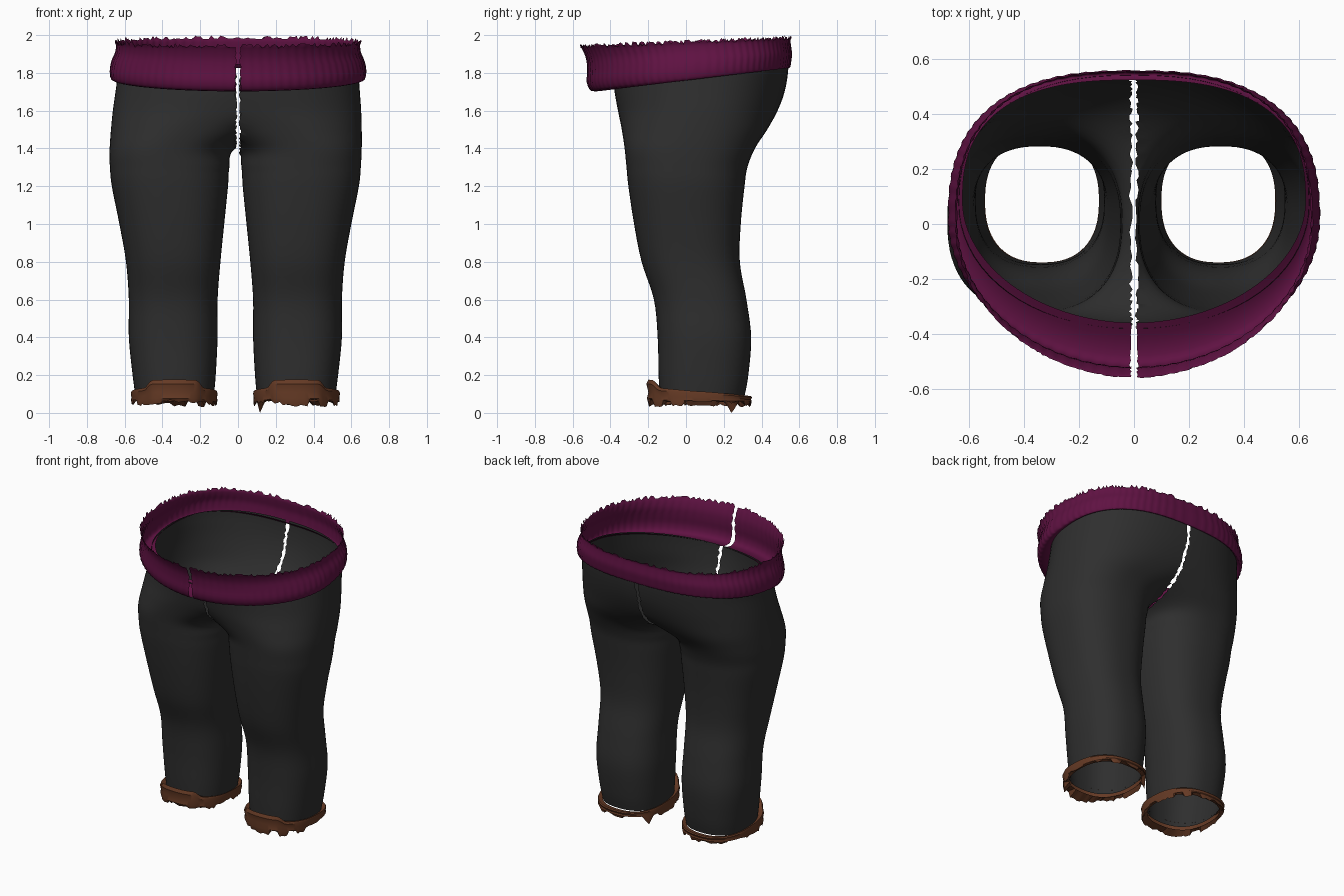
import bpy, bmesh, math, random
from mathutils import Vector

random.seed(4)
if "Cube" in bpy.data.objects:
    bpy.data.objects.remove(bpy.data.objects["Cube"], do_unlink=True)


def material(name, rgb):
    m = bpy.data.materials.new(name)
    m.use_nodes = True
    m.diffuse_color = (*rgb, 1)
    b = m.node_tree.nodes["Principled BSDF"]
    b.inputs["Base Color"].default_value = (*rgb, 1)
    b.inputs["Roughness"].default_value = 0.8
    return m


BLACK = material("charcoal cloth", (0.028, 0.028, 0.028))
PURPLE = material("plum knit", (0.115, 0.006, 0.055))
BROWN = material("brown leather", (0.13, 0.042, 0.018))


def power(v, n):
    return math.copysign(abs(v) ** (2 / n), v)


def outline(a, inner, outer, front, back, nf=2.4, nb=2.4):
    """Point on a rounded outline; angle 0 is the front, 90 degrees is outer."""
    n = nf if math.cos(a) > 0 else nb
    x = (inner + outer) / 2 + (outer - inner) / 2 * power(math.sin(a), n)
    y = (front + back) / 2 - (back - front) / 2 * power(math.cos(a), n)
    return x, y


def loft(bm, rings, closed=True):
    rows = [[bm.verts.new(p) for p in ring] for ring in rings]
    count = len(rows[0])
    for r0, r1 in zip(rows, rows[1:]):
        for i in range(count if closed else count - 1):
            j = (i + 1) % count
            bm.faces.new((r0[i], r0[j], r1[j], r1[i]))
    return rows


def finish(bm, name, mat, angle=50):
    bmesh.ops.recalc_face_normals(bm, faces=bm.faces[:])
    me = bpy.data.meshes.new(name)
    bm.to_mesh(me)
    bm.free()
    me.materials.append(mat)
    ob = bpy.data.objects.new(name, me)
    bpy.context.collection.objects.link(ob)
    me.shade_smooth()
    me.set_sharp_from_angle(angle=math.radians(angle))
    return ob


def smooth_rows(rows, steps):
    """Catmull-Rom interpolation through the section rows."""
    out = []
    for i in range(len(rows) - 1):
        p0, p1 = rows[max(i - 1, 0)], rows[i]
        p2, p3 = rows[i + 1], rows[min(i + 2, len(rows) - 1)]
        for s in range(steps):
            t = s / steps
            out.append([0.5 * (2 * b + (c - a) * t + (2 * a - 5 * b + 4 * c - d) * t * t
                               + (3 * b - a - 3 * c + d) * t ** 3)
                        for a, b, c, d in zip(p0, p1, p2, p3)])
    return out + [list(rows[-1])]


# Leg sections: height, inner x, outer x, front y, back y, front roundness
LEG = [
    (0.09, 0.10, 0.515, -0.14, 0.31, 2.4),
    (0.2, 0.09, 0.53, -0.145, 0.33, 2.4),
    (0.4, 0.08, 0.55, -0.15, 0.345, 2.4),
    (0.6, 0.08, 0.55, -0.17, 0.32, 2.4),
    (0.8, 0.065, 0.565, -0.235, 0.285, 2.4),
    (1.0, 0.045, 0.60, -0.275, 0.29, 2.4),
    (1.2, 0.025, 0.64, -0.305, 0.31, 2.4),
    (1.3, 0.018, 0.65, -0.315, 0.325, 2.4),
    (1.4, -0.01, 0.655, -0.325, 0.365, 2.4),
    (1.5, -0.22, 0.655, -0.34, 0.43, 2.3),
    (1.6, -0.50, 0.652, -0.36, 0.485, 2.2),
    (1.7, -0.63, 0.645, -0.378, 0.522, 2.1),
    (1.8, -0.64, 0.638, -0.385, 0.54, 2.0),
    (1.9, -0.63, 0.63, -0.39, 0.545, 2.0),
]


def shift(side, z):
    """The right leg stands slightly further out than the left."""
    return 0 if side > 0 else -0.028 * min(1, max(0, (1.75 - z) / 0.4))


# Trouser halves, trimmed at the open centre seam and the sloping waist
def trouser_half(side, name):
    bm = bmesh.new()
    rings = []
    for z, inner, outer, front, back, nf in smooth_rows(LEG, 5):
        ring = []
        for i in range(72):
            x, y = outline(math.tau * i / 72, inner, outer, front, back, nf)
            ring.append((side * x + shift(side, z), y, z))
        rings.append(ring)
    loft(bm, rings)

    def trim(point, normal):
        geom = bm.verts[:] + bm.edges[:] + bm.faces[:]
        return bmesh.ops.bisect_plane(bm, geom=geom, plane_co=point,
                                      plane_no=normal, clear_outer=True)

    trim(Vector((0, 0, 1.785)), Vector((0, -0.12, 1)))
    cut = trim(Vector((side * 0.011, 0, 0)), Vector((-side, 0, 0)))
    for v in cut["geom_cut"]:
        if isinstance(v, bmesh.types.BMVert):
            v.co.x += random.uniform(-0.008, 0.008)
    finish(bm, name, BLACK)


# Torn leather cuff with a raised front flap
def cuff(side, name, spike):
    bm = bmesh.new()
    base = LEG[0][1:5]
    grow = (-0.02, 0.025, 0.07, 0.04)
    count = 96
    # each row: spread, top-to-bottom blend
    profile = [(0.0, 0.1), (0.45, 0.0), (0.85, -0.1), (1.0, 0.1),
               (0.85, 0.5), (0.95, 0.8), (0.8, 1.0), (0.0, 0.8)]
    ragged = [random.uniform(-0.012, 0.014) for _ in range(count)]
    nibble = [random.uniform(-0.02, 0.014) for _ in range(count // 4)]
    rings = []
    for k, (spread, drop) in enumerate(profile):
        ring = []
        for i in range(count):
            a = math.tau * i / count
            c = math.cos(a)
            flap = min(1, max(0, (c - 0.78) / 0.1))
            b = [base[0] + grow[0] * spread, base[1] + grow[1] * spread,
                 base[2] - grow[2] * spread * (0.8 + 0.2 * flap),
                 base[3] + grow[3] * spread]
            x, y = outline(a, *b)
            top = 0.108 + 0.022 * c + 0.035 * flap * min(1, spread * 1.2)
            z = top + (0.055 - top) * drop
            if k == 6:
                z += ragged[i] * 0.5 + nibble[i // 4]
            ring.append([side * x + shift(side, z), y, z])
        rings.append(ring)
    if spike:
        i = round(count * 0.66)
        for d, z in ((-2, 0.035), (-1, 0.015), (0, 0.0), (1, 0.025)):
            rings[6][i + d][2] = z
    loft(bm, rings)
    finish(bm, name, BROWN, 35)


for side, word in ((1, "left"), (-1, "right")):
    trouser_half(side, word + "_trouser_half")
    cuff(side, word + "_cuff", side > 0)

# Ribbed waistband: front y, side x, back y, height above the sloping waist
BAND = [
    (-0.36, 0.625, 0.525, 0.02),
    (-0.43, 0.648, 0.54, -0.003),
    (-0.50, 0.67, 0.55, 0.0),
    (-0.524, 0.678, 0.556, 0.04),
    (-0.522, 0.67, 0.56, 0.09),
    (-0.527, 0.65, 0.555, 0.14),
    (-0.545, 0.645, 0.552, 0.18),
    (-0.56, 0.652, 0.558, 0.20),
]
bm = bmesh.new()
rings = []
rows = smooth_rows(BAND, 3)
count = 320
ragged = [random.uniform(-0.016, 0.012) for _ in range(count + 1)]
for k, (front, half, back, h) in enumerate(rows):
    ring = []
    gap = 0.02 + random.uniform(-0.006, 0.008)
    for i in range(count + 1):
        a = gap + (math.tau - 2 * gap) * i / count
        x, y = outline(a, -half, half, front, back, 1.95, 2.6)
        rib = 1 + 0.003 * math.sin(80 * a) * (3 < k < len(rows) - 1)
        z = 1.765 + 0.12 * y + h * (1 - 0.4 * y)
        if k >= len(rows) - 2:
            z += ragged[i] * (1 if k == len(rows) - 1 else 0.3)
            rib += ragged[i] * 0.3
        ring.append((x * rib, y * rib, min(z, 2.0)))
    rings.append(ring)
loft(bm, rings, closed=False)
finish(bm, "waistband", PURPLE, 60)
